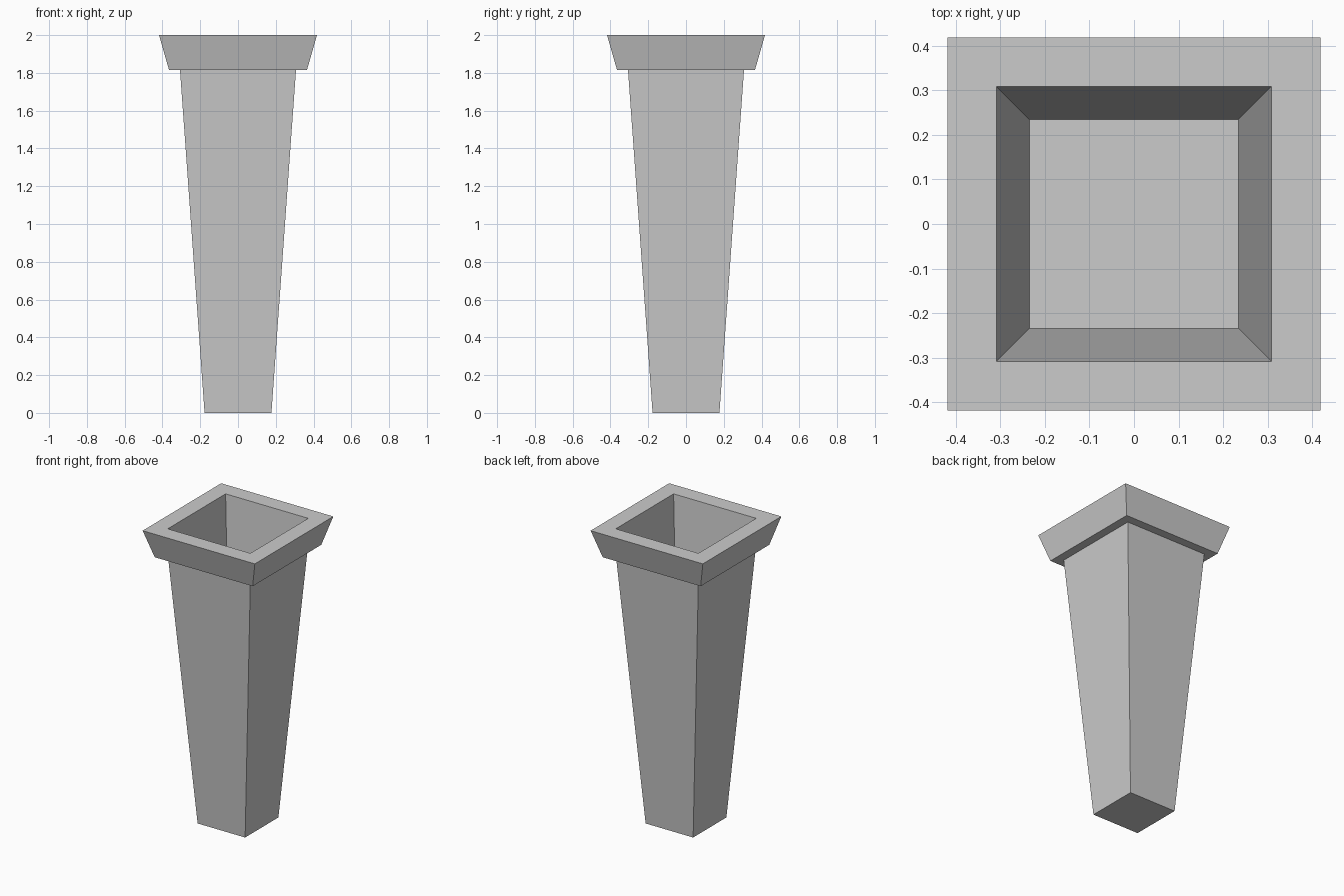
import bpy
import bmesh

if "Cube" in bpy.data.objects:
    bpy.data.objects.remove(bpy.data.objects["Cube"])

# Square cross-section rings (half width, height): outside from the foot up,
# over the rim, then down the inner walls to the recessed floor
profile = [
    (0.177, 0.0),     # foot
    (0.307, 1.815),   # top of tapered body
    (0.365, 1.815),   # underside of rim
    (0.418, 2.0),     # outer rim edge
    (0.308, 2.0),     # inner rim edge
    (0.234, 1.0),     # inside floor
]


def square_ring(bm, half, z):
    corners = [(-1, -1), (1, -1), (1, 1), (-1, 1)]
    return [bm.verts.new((x * half, y * half, z)) for x, y in corners]


bm = bmesh.new()
rings = [square_ring(bm, half, z) for half, z in profile]

# Walls between successive rings
for low, high in zip(rings, rings[1:]):
    for i in range(4):
        j = (i + 1) % 4
        bm.faces.new((low[i], low[j], high[j], high[i]))

# Underside and inside floor
bm.faces.new(rings[0][::-1])
bm.faces.new(rings[-1])
bmesh.ops.recalc_face_normals(bm, faces=bm.faces)

mesh = bpy.data.meshes.new("tapered_planter")
bm.to_mesh(mesh)
bm.free()
planter = bpy.data.objects.new("tapered_planter", mesh)
bpy.context.collection.objects.link(planter)
